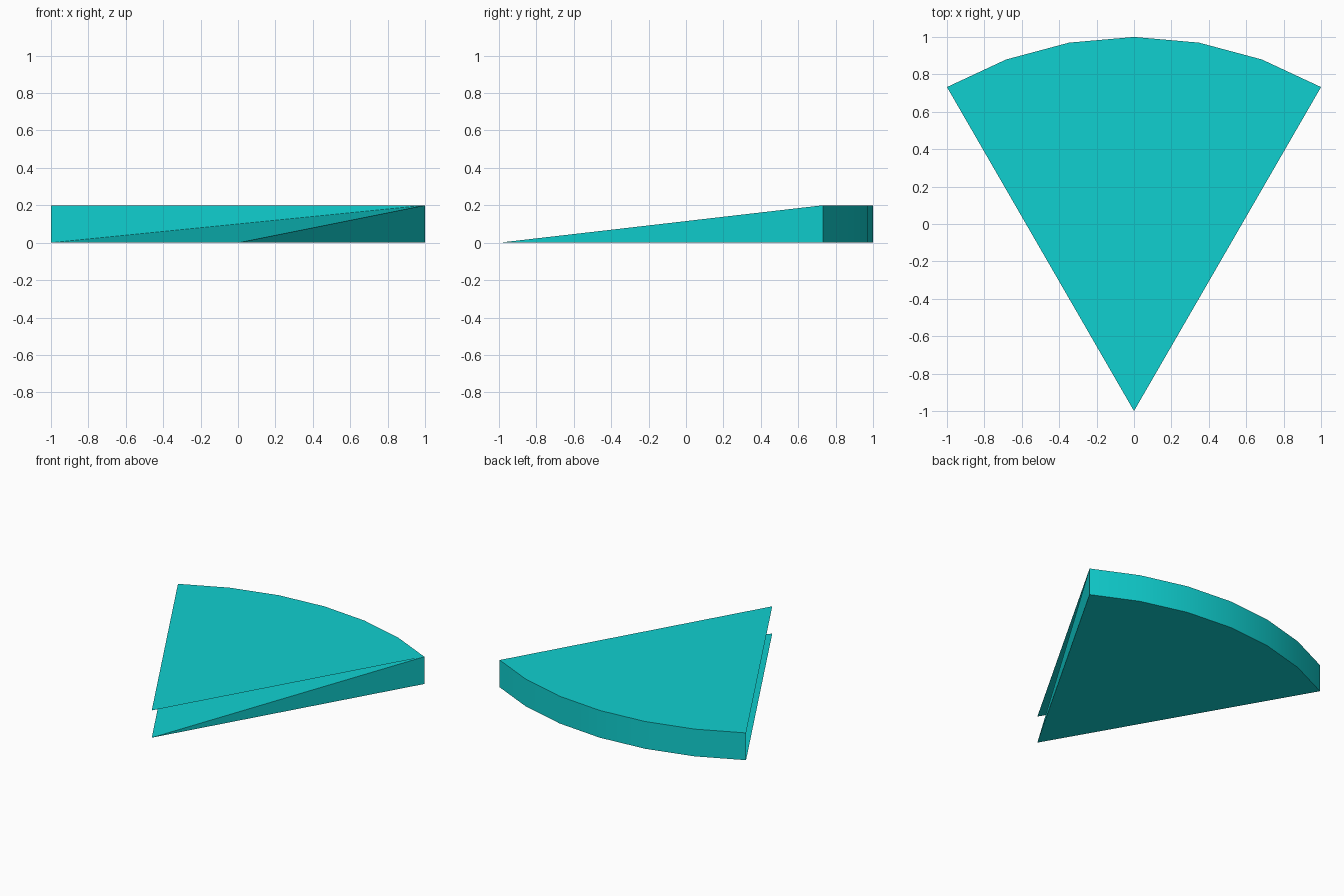
import bpy, bmesh, math

if "Cube" in bpy.data.objects:
    bpy.data.objects.remove(bpy.data.objects["Cube"])

RADIUS, HEIGHT, STEPS = 2.0, 0.2, 6

mat = bpy.data.materials.new("cyan")
mat.diffuse_color = (0.005, 0.63, 0.63, 1)
mat.use_nodes = True
mat.node_tree.nodes["Principled BSDF"].inputs["Base Color"].default_value = mat.diffuse_color

bm = bmesh.new()


def outline(z):
    """Sector outline: tip first, then the arc from right to left."""
    pts = [(0, -1)]
    for i in range(STEPS + 1):
        a = math.radians(60 + 60 * i / STEPS)
        pts.append((RADIUS * math.cos(a), -1 + RADIUS * math.sin(a)))
    return [bm.verts.new((x, y, z)) for x, y in pts]


low, high = outline(0), outline(HEIGHT)

# flat bottom and top
bm.faces.new(low[::-1])
bm.faces.new(high)

# curved rim
for i in range(1, STEPS + 1):
    f = bm.faces.new((low[i], low[i + 1], high[i + 1], high[i]))
    f.smooth = True

# folded front: a fan from the upper right corner, leaving the tip open
corner = high[1]
fan = [low[1], low[0], low[-1], high[-1]]
for a, b in zip(fan, fan[1:]):
    bm.faces.new((corner, b, a))

mesh = bpy.data.meshes.new("wedge_slice")
bm.to_mesh(mesh)
bm.free()
mesh.materials.append(mat)
obj = bpy.data.objects.new("wedge_slice", mesh)
bpy.context.collection.objects.link(obj)

# smooth rim, crisp edges
bpy.context.view_layer.objects.active = obj
obj.select_set(True)
bpy.ops.object.shade_smooth_by_angle(angle=math.radians(30))
